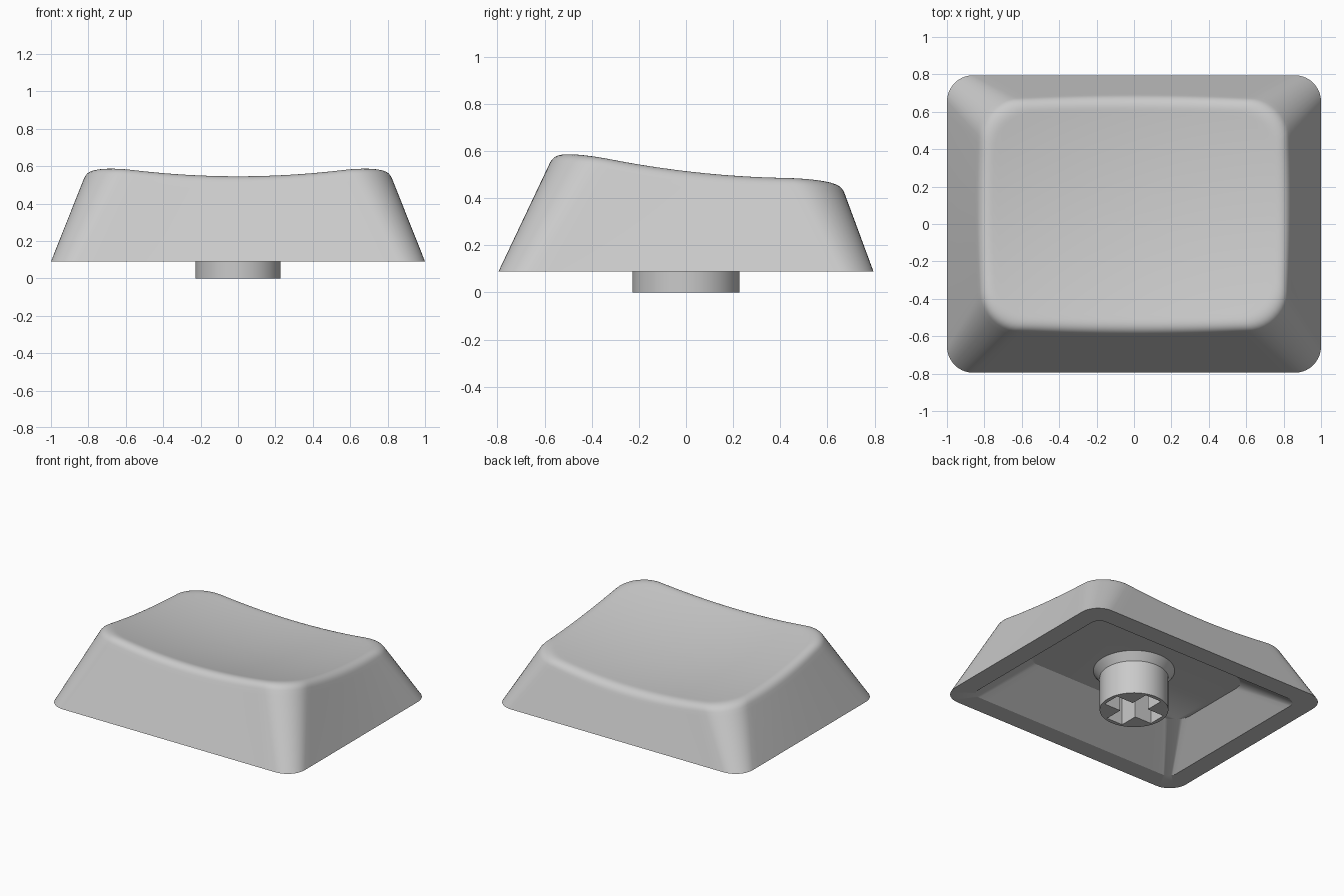
import bpy, bmesh, math
from mathutils import Vector

cube = bpy.data.objects.get("Cube")
if cube:
    bpy.data.objects.remove(cube, do_unlink=True)

# One plain grey plastic
plastic = bpy.data.materials.new("grey_plastic")
plastic.use_nodes = True
GREY = (0.59, 0.59, 0.59, 1)
plastic.diffuse_color = GREY
bsdf = next(n for n in plastic.node_tree.nodes if n.type == "BSDF_PRINCIPLED")
bsdf.inputs["Base Color"].default_value = GREY
bsdf.inputs["Roughness"].default_value = 0.6

BASE_Z, CEILING_Z = 0.09, 0.30
CENTRE_Y = 0.05


def dish(x, y):
    """Height of the scooped, tilted top surface."""
    return 0.447 - 0.12 * y + 0.13 * y * y + 0.06 * (x / 0.72) ** 2


def outline(half_x, front, back, radius, z, corner=10, side=20):
    """Rounded rectangle with a fixed point count, so that loops can be lofted."""
    cx, lo, hi = half_x - radius, front + radius, back - radius
    centres = [(cx, hi), (-cx, hi), (-cx, lo), (cx, lo)]
    arcs = []
    for q, (x, y) in enumerate(centres):
        angles = [math.pi / 2 * (q + i / corner) for i in range(corner + 1)]
        arcs.append([Vector((x + radius * math.cos(a), y + radius * math.sin(a), z))
                     for a in angles])
    points = []
    for q, arc in enumerate(arcs):
        points += arc
        nxt = arcs[(q + 1) % 4][0]
        points += [arc[-1].lerp(nxt, i / side) for i in range(1, side)]
    return points


def on_dish(points, kx, ky):
    """Scale a loop about the middle of the dish and drop it onto the dish."""
    loop = []
    for p in points:
        x, y = p.x * kx, CENTRE_Y + (p.y - CENTRE_Y) * ky
        loop.append(Vector((x, y, dish(x, y))))
    return loop


def loft(name, loops):
    """Skin a list of closed loops and cap both ends."""
    bm = bmesh.new()
    rings = [[bm.verts.new(p) for p in loop] for loop in loops]
    for a, b in zip(rings, rings[1:]):
        n = len(a)
        for i in range(n):
            j = (i + 1) % n
            bm.faces.new((a[i], a[j], b[j], b[i]))
    bm.faces.new(rings[0][::-1])
    bm.faces.new(rings[-1])
    bmesh.ops.recalc_face_normals(bm, faces=bm.faces)
    mesh = bpy.data.meshes.new(name)
    bm.to_mesh(mesh)
    bm.free()
    obj = bpy.data.objects.new(name, mesh)
    bpy.context.collection.objects.link(obj)
    mesh.materials.append(plastic)
    return obj


def activate(obj):
    bpy.ops.object.select_all(action="DESELECT")
    obj.select_set(True)
    bpy.context.view_layer.objects.active = obj


# Foot of the walls, and the slightly bowed rim where they meet the dish
bottom = outline(1.0, -0.795, 0.795, 0.14, BASE_Z)
rim = []
for p in outline(0.792, -0.545, 0.645, 0.2, 0):
    v = (p.y - CENTRE_Y) / 0.6
    x = p.x * (1 + 0.03 * (1 - v * v))
    y = CENTRE_Y + (p.y - CENTRE_Y) * (1 + 0.042 * (1 - (p.x / 0.8) ** 2))
    rim.append(Vector((x, y, dish(x, y))))

# Soft rounded edge between wall and dish
wall_end = [p + (b - p).normalized() * 0.055 for p, b in zip(rim, bottom)]
dish_edge = on_dish(rim, 0.925, 0.9)
fillet = []
for i in range(9):
    u = i / 8
    fillet.append([a * (1 - u) ** 2 + p * 2 * u * (1 - u) + q * u * u
                   for a, p, q in zip(wall_end, rim, dish_edge)])

# Scooped top, in shrinking loops
scoop = [on_dish(dish_edge, k, k) for k in (0.96, 0.88, 0.75, 0.6, 0.45, 0.3, 0.15, 0.03)]

# Hollow underside: flat ceiling and sloping inner walls
ceiling = outline(0.67, -0.35, 0.38, 0.13, CEILING_Z)
opening = outline(0.86, -0.655, 0.655, 0.07, BASE_Z)
wall_mid = [b.lerp(w, 0.93) for b, w in zip(bottom, wall_end)]
cap = loft("cap_shell", [ceiling, opening, bottom, wall_mid] + fillet + scoop)


# Round stem with a flared collar at the ceiling
def circle(r, z, n=64):
    return [Vector((r * math.cos(math.tau * i / n), r * math.sin(math.tau * i / n), z))
            for i in range(n)]


profile = [(0.228, 0), (0.228, 0.245), (0.27, CEILING_Z), (0.27, 0.33)]
stem = loft("stem", [circle(r, z) for r, z in profile])

# Cross-shaped socket cut into the stem
ARM, HALF = 0.2, 0.065
quarter = [Vector((ARM, -HALF)), Vector((ARM, HALF)), Vector((HALF, HALF))]
cross = []
for q in range(4):
    c, s = round(math.cos(q * math.pi / 2)), round(math.sin(q * math.pi / 2))
    cross += [(v.x * c - v.y * s, v.x * s + v.y * c) for v in quarter]
cutter = loft("socket_cutter", [[Vector((x, y, z)) for x, y in cross] for z in (-0.05, 0.22)])
cutter.hide_render = True
activate(stem)
mod = stem.modifiers.new("socket", "BOOLEAN")
mod.operation, mod.object, mod.solver = "DIFFERENCE", cutter, "EXACT"
bpy.ops.object.modifier_apply(modifier=mod.name)
bpy.data.objects.remove(cutter, do_unlink=True)

for part in (cap, stem):
    activate(part)
    bpy.ops.object.shade_smooth_by_angle(angle=math.radians(30))
